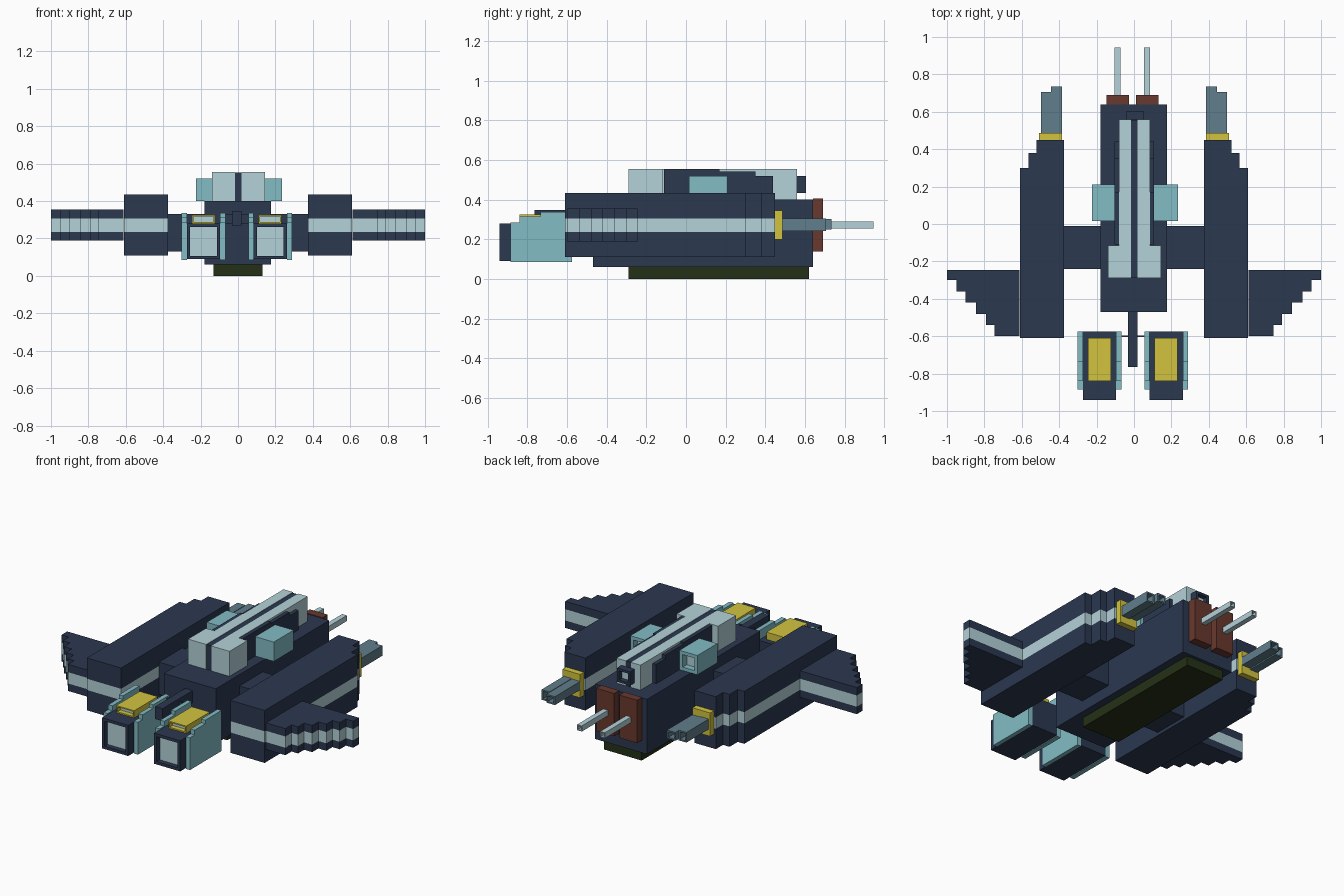
import bpy, bmesh

if "Cube" in bpy.data.objects:
    bpy.data.objects.remove(bpy.data.objects["Cube"])


def material(name, rgb):
    m = bpy.data.materials.new(name)
    lin = [((c / 255 + 0.055) / 1.055) ** 2.4 for c in rgb]
    m.diffuse_color = (*lin, 1)
    m.use_nodes = True
    m.node_tree.nodes["Principled BSDF"].inputs["Base Color"].default_value = m.diffuse_color
    return m


NAVY = material("navy", (43, 56, 80))
PALE = material("pale_blue", (180, 210, 216))
TEAL = material("teal", (130, 188, 197))
YELLOW = material("yellow", (210, 196, 62))
BROWN = material("brown", (104, 56, 46))
GREEN = material("dark_green", (36, 48, 22))
SLATE = material("slate", (96, 126, 140))


def finish(name, bm, *mats):
    bmesh.ops.recalc_face_normals(bm, faces=bm.faces[:])
    me = bpy.data.meshes.new(name)
    bm.to_mesh(me)
    bm.free()
    for m in mats:
        me.materials.append(m)
    ob = bpy.data.objects.new(name, me)
    bpy.context.collection.objects.link(ob)
    return ob


def prism(name, outline, z0, z1, mat):
    """Vertical extrusion of an outline in the xy plane."""
    bm = bmesh.new()
    face = bm.faces.new([bm.verts.new((x, y, z0)) for x, y in outline])
    top = bmesh.ops.extrude_face_region(bm, geom=[face])["geom"]
    verts = [v for v in top if isinstance(v, bmesh.types.BMVert)]
    bmesh.ops.translate(bm, verts=verts, vec=(0, 0, z1 - z0))
    return finish(name, bm, mat)


def box(name, xs, ys, zs, mat, hole=0, rim=0.02, depth=0.03, inner=None):
    """Box; hole=-1 or 1 sinks a square recess into its front or back face."""
    bm = bmesh.new()
    bmesh.ops.create_cube(bm, size=1)
    for v in bm.verts:
        for i, (a, b) in enumerate((xs, ys, zs)):
            v.co[i] = a if v.co[i] < 0 else b
    if hole:
        bm.normal_update()
        face = next(f for f in bm.faces if f.normal.y * hole > 0.9)
        bmesh.ops.inset_region(bm, faces=[face], thickness=rim)
        new = bmesh.ops.extrude_discrete_faces(bm, faces=[face])["faces"][0]
        bmesh.ops.translate(bm, verts=new.verts[:], vec=(0, -hole * depth, 0))
        new.material_index = 1
    return finish(name, bm, mat, inner or mat)


def steps(points, close):
    """Staircase outline from (x, y) corners, closed along y = close."""
    out = [(points[0][0], close)]
    for (xa, ya), (xb, _) in zip(points, points[1:]):
        out += [(xa, ya), (xb, ya)]
    return out + [(points[-1][0], close)]


# Central hull, belly skid and cross beam
box("hull", (-0.18, 0.177), (-0.47, 0.64), (0.06, 0.40), NAVY)
box("belly_skid", (-0.13, 0.13), (-0.29, 0.62), (0, 0.06), GREEN)
box("cross_beam", (-0.38, 0.38), (-0.24, -0.01), (0.13, 0.33), NAVY)

# Stepped side nacelles and swept wings, layered with a pale stripe
nacelle = steps([(0.375, 0.45), (0.52, 0.38), (0.565, 0.30), (0.61, 0)], -0.61)
wing = steps([(0.612, -0.60), (0.745, -0.54), (0.79, -0.48), (0.845, -0.42),
              (0.90, -0.36), (0.95, -0.30), (1.0, 0)], -0.245)
for side, s in (("left", -1), ("right", 1)):
    for part, shape, low, high in (("nacelle", nacelle, 0.11, 0.435),
                                   ("wing", wing, 0.19, 0.355)):
        outline = [(s * x, y) for x, y in shape]
        prism(f"{side}_{part}_lower", outline, low, 0.236, NAVY)
        prism(f"{side}_{part}_stripe", outline, 0.236, 0.306, PALE)
        prism(f"{side}_{part}_upper", outline, 0.306, high, NAVY)

    # Twin barrels on a yellow collar
    def span(a, b):
        return tuple(sorted((s * a, s * b)))
    box(f"{side}_collar", span(0.385, 0.507), (0.45, 0.487), (0.20, 0.345), YELLOW)
    box(f"{side}_inner_barrel", span(0.385, 0.443), (0.487, 0.735), (0.25, 0.302),
        SLATE, 1, 0.012, 0.06)
    box(f"{side}_outer_barrel", span(0.443, 0.497), (0.487, 0.705), (0.242, 0.305),
        SLATE, 1, 0.012, 0.06)

# Rear plates with long rods
for side, x in (("left", -0.148), ("right", 0.01)):
    box(f"{side}_rear_plate", (x, x + 0.122), (0.64, 0.69), (0.14, 0.405), BROWN)
    rod = x + 0.043
    box(f"{side}_rear_rod", (rod, rod + 0.032), (0.69, 0.945), (0.255, 0.29),
        PALE, 1, 0.007, 0.03)

# Dorsal spine, pale rails with wide front blocks, and rear muzzle
box("dorsal_spine", (-0.015, 0.02), (-0.285, 0.555), (0.40, 0.553), NAVY)
for side, rail, block, panel, pod in (
        ("left", (-0.08, -0.015), (-0.14, -0.015), (-0.103, -0.08), (-0.225, -0.103)),
        ("right", (0.02, 0.085), (0.02, 0.145), (0.085, 0.108), (0.108, 0.235))):
    box(f"{side}_dorsal_rail", rail, (-0.115, 0.56), (0.40, 0.555), PALE)
    box(f"{side}_dorsal_block", block, (-0.29, -0.115), (0.40, 0.555), PALE)
    # Side panels drop in steps towards the rear
    for i, (y0, y1, top) in enumerate(((-0.11, 0.17, 0.553), (0.17, 0.35, 0.543),
                                       (0.35, 0.44, 0.52))):
        box(f"{side}_dorsal_panel_{i + 1}", panel, (y0, y1), (0.40, top), NAVY)
    box(f"{side}_dorsal_pod", pod, (0.015, 0.21), (0.40, 0.52), TEAL, 1, 0.03, 0.04, PALE)
box("rear_muzzle", (-0.04, 0.05), (0.56, 0.605), (0.435, 0.52), NAVY, 1, 0.02, 0.03, PALE)

# Front cockpit pods with teal cheek plates and yellow hoods
for side, x in (("left", -0.302), ("right", 0.055)):
    box(f"{side}_front_pod", (x + 0.028, x + 0.207), (-0.94, -0.575), (0.09, 0.28),
        NAVY, -1, 0.025, 0.03, PALE)
    box(f"{side}_yellow_hood", (x + 0.055, x + 0.178), (-0.84, -0.61), (0.28, 0.325),
        YELLOW, -1, 0.011, 0.03, PALE)
    for edge, dx in (("outer", 0), ("inner", 0.207)):
        for i, (y0, y1, top) in enumerate(((-0.885, -0.84, 0.285), (-0.84, -0.735, 0.315),
                                           (-0.735, -0.575, 0.337))):
            box(f"{side}_{edge}_cheek_{i + 1}", (x + dx, x + dx + 0.028), (y0, y1),
                (0.085, top), TEAL)

# Boom and thin tie bar carrying the front pods
box("front_boom", (-0.033, 0.018), (-0.765, -0.47), (0.27, 0.347), NAVY)
box("pod_tie_bar", (-0.08, 0.06), (-0.605, -0.595), (0.28, 0.33), NAVY)
